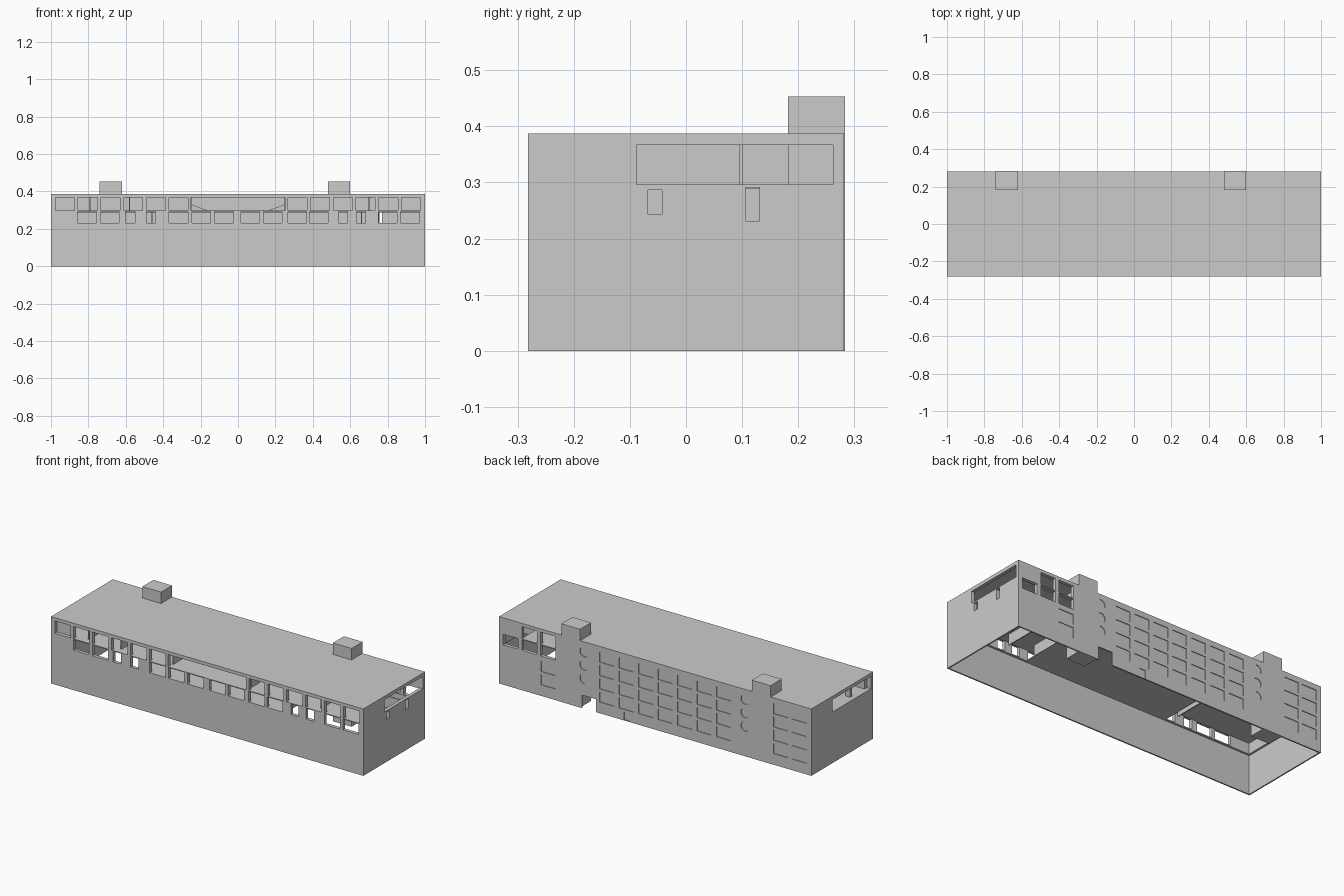
import bpy, bmesh
from mathutils import Matrix, Vector

if "Cube" in bpy.data.objects:
    bpy.data.objects.remove(bpy.data.objects["Cube"])

W, D, H = 1.0, 0.282, 0.387      # half length, half depth, roof height
FLOOR, LEDGE, CEIL = 0.294, 0.225, 0.372


def add_box(bm, x0, x1, y0, y1, z0, z1):
    m = Matrix.LocRotScale(Vector(((x0 + x1) / 2, (y0 + y1) / 2, (z0 + z1) / 2)), None,
                           Vector((x1 - x0, y1 - y0, z1 - z0)))
    bmesh.ops.create_cube(bm, size=1, matrix=m)


def add_disc(bm, x, y, z, r, depth):
    m = Matrix.Translation((x, y, z)) @ Matrix.Rotation(1.5707963, 4, 'X')
    bmesh.ops.create_cone(bm, cap_ends=True, segments=20, radius1=r, radius2=r,
                          depth=depth, matrix=m)


def finish(name, bm):
    me = bpy.data.meshes.new(name)
    bm.to_mesh(me)
    bm.free()
    ob = bpy.data.objects.new(name, me)
    bpy.context.collection.objects.link(ob)
    return ob


def boxes(name, items):
    bm = bmesh.new()
    for it in items:
        add_box(bm, *it)
    return finish(name, bm)


def cut(target, cutter):
    cutter.hide_render = True
    mod = target.modifiers.new("cut", 'BOOLEAN')
    mod.operation, mod.solver, mod.object = 'DIFFERENCE', 'EXACT', cutter
    bpy.context.view_layer.objects.active = target
    bpy.ops.object.modifier_apply(modifier=mod.name)
    bpy.data.objects.remove(cutter)


# Hollow body, open underneath, with a ledge where the upper walls thicken
body = boxes("building_shell", [(-W, W, -D, D, 0, H)])
cut(body, boxes("lower_cavity", [(-W + .008, W - .008, -D + .008, D - .008, -.1, LEDGE)]))
cut(body, boxes("upper_cavity", [(-W + .02, W - .02, -D + .02, D - .02, LEDGE - .02, CEIL)]))

# Front openings: upper row with a wide balcony, lower row with narrow slots
holes = bmesh.new()
UP, LOW = (.297, .368), (.231, .292)
for i in range(6):
    c = .925 - .1215 * i
    for s in (-1, 1):
        add_box(holes, s * c - .051, s * c + .051, -.35, -.24, *UP)
add_box(holes, -.25, .25, -.35, -.24, *UP)
for c in (-.807, -.685, -.318, -.197, -.075, .065, .185, .316, .432, .80, .92):
    add_box(holes, c - .05, c + .05, -.35, -.24, *LOW)
for c in (-.577, -.465, .561, .658):
    add_box(holes, c - .025, c + .025, -.35, -.24, *LOW)

# Side openings
add_box(holes, .95, 1.1, -.088, .262, .296, .367)
add_box(holes, .95, 1.1, -.068, -.043, .243, .287)
add_box(holes, .95, 1.1, .106, .131, .231, .291)
add_box(holes, -1.1, -.95, -.262, .088, .296, .367)

# Open windows and entrance on the back
for c, rows in ((.925, (LOW,)), (.805, (UP, LOW)), (.685, (UP, LOW))):
    for z in rows:
        add_box(holes, c - .048, c + .048, .24, .35, *z)
add_box(holes, .38, .47, .24, .35, -.05, .075)
cut(body, finish("openings", holes))

# Shallow blind windows, round portholes and a small door on the back
rec = bmesh.new()
IN = .278
ROWS = (.295, .218, .141, .064)
cols = [.31 - .125 * i for i in range(7)] + [-.805, -.922]
for c in cols:
    for z in ROWS:
        add_box(rec, c - .047, c + .047, IN, .3, z, z + .06)
for z in ROWS[2:]:
    add_box(rec, .638, .732, IN, .3, z, z + .06)
for x in (.455, -.577):
    for z in (.328, .25, .173):
        add_disc(rec, x, .29, z, .028, .024)
add_box(rec, .16, .2, IN, .3, .004, .05)
cut(body, finish("recesses", rec))

# Stair shafts rising above the roof
for n, x0 in (("left", -.74), ("right", .48)):
    boxes("stair_shaft_" + n, [(x0, x0 + .12, .182, .283, 0, .453)])

# Upper floor, leaving a stairwell at the back right corner
boxes("upper_floor", [(-.985, .86, -.265, .265, FLOOR - .006, FLOOR + .001),
                      (.86, .985, -.265, -.1, FLOOR - .006, FLOOR + .001)])
# Lower floor under the middle rooms
boxes("lower_floor", [(-.43, .49, -.27, .27, LEDGE - .001, LEDGE + .005)])

# Interior partitions
boxes("corridor_walls", [(-.86, -.25, .05, .056, FLOOR, CEIL),
                         (.25, .86, .05, .056, FLOOR, CEIL),
                         (-.25, .25, .095, .101, FLOOR, CEIL)])
boxes("upper_cross_walls", [(x - .003, x + .003, -.24, .05, FLOOR, CEIL)
                            for x in (-.79, -.58, -.25, .25, .70)])
boxes("stairwell_wall", [(.857, .863, -.1, .095, LEDGE, CEIL)])
boxes("lower_cross_walls", [(x - .003, x + .003, -.2, .1, LEDGE, FLOOR)
                            for x in (-.46, .49, .66)])
boxes("lower_corridor_walls", [(.49, .755, .073, .079, LEDGE, FLOOR),
                               (.77, .857, .073, .079, LEDGE, FLOOR),
                               (.857, .98, .085, .091, LEDGE, FLOOR)])
boxes("end_pillar", [(-.97, -.94, -.135, -.115, FLOOR, CEIL)])

# Sloped ramps at both ends of the balcony
for s, n in ((-1, "left"), (1, "right")):
    bm = bmesh.new()
    a, b = [[bm.verts.new((s * x, y, z)) for x, z in ((.15, FLOOR), (.247, FLOOR), (.247, .33))]
            for y in (.0, .05)]
    bm.faces.new(a)
    bm.faces.new(b[::-1])
    for i in range(3):
        j = (i + 1) % 3
        bm.faces.new((a[i], b[i], b[j], a[j]))
    bmesh.ops.recalc_face_normals(bm, faces=bm.faces)
    finish("ramp_" + n, bm)
